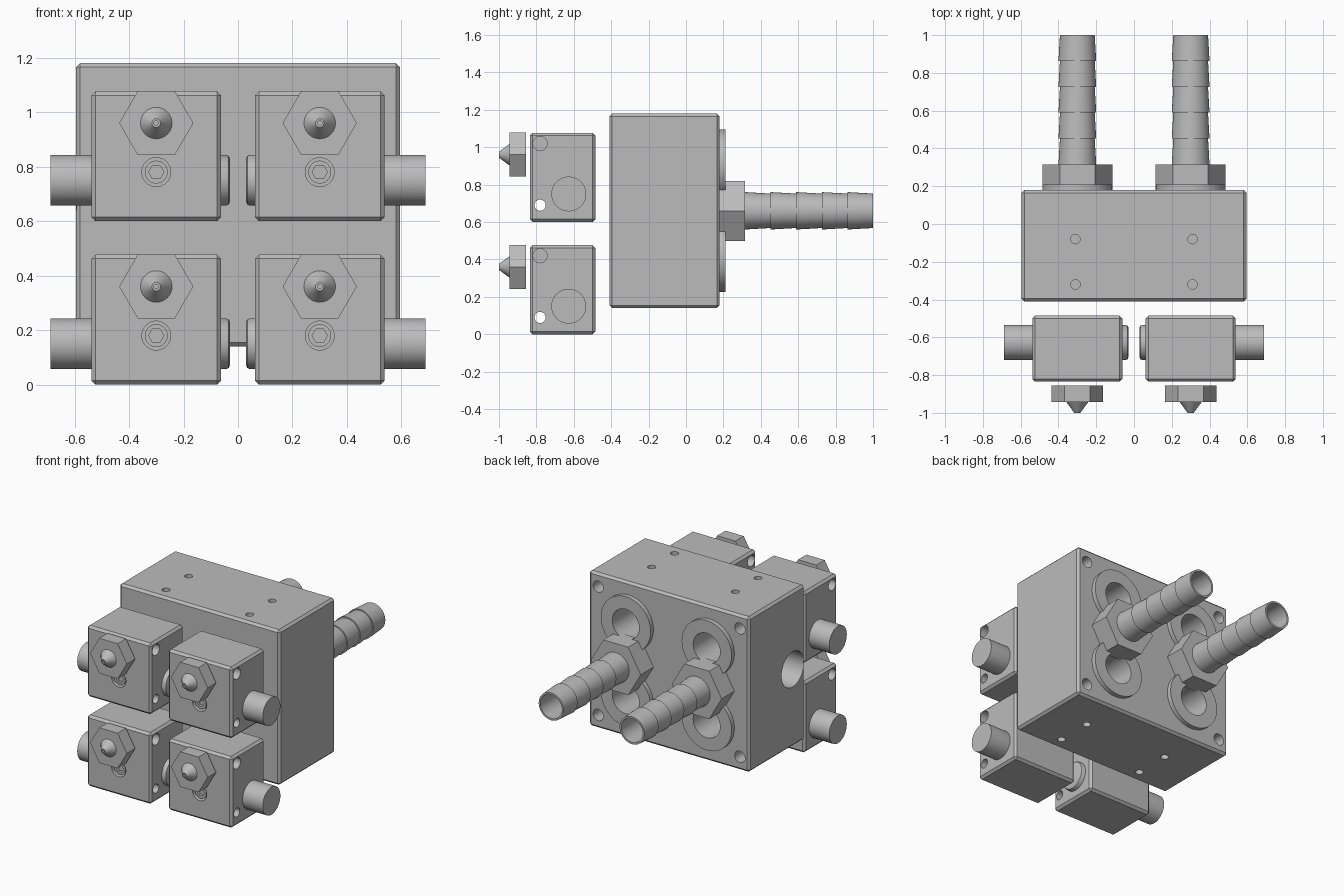
import bpy, bmesh, math
from mathutils import Matrix

if "Cube" in bpy.data.objects:
    bpy.data.objects.remove(bpy.data.objects["Cube"])

GREY = (0.5, 0.5, 0.5, 1)
metal = bpy.data.materials.new("plain_grey_metal")
metal.use_nodes = True
metal.diffuse_color = GREY
metal.node_tree.nodes["Principled BSDF"].inputs["Base Color"].default_value = GREY

TURN = {"x": Matrix.Rotation(math.pi / 2, 4, "Y"),
        "y": Matrix.Rotation(-math.pi / 2, 4, "X"),
        "z": Matrix.Identity(4)}


def finish(name, bm):
    bmesh.ops.remove_doubles(bm, verts=bm.verts, dist=1e-5)
    bmesh.ops.recalc_face_normals(bm, faces=bm.faces)
    mesh = bpy.data.meshes.new(name)
    bm.to_mesh(mesh)
    bm.free()
    mesh.materials.append(metal)
    obj = bpy.data.objects.new(name, mesh)
    bpy.context.collection.objects.link(obj)
    return obj


def select(obj):
    bpy.ops.object.select_all(action="DESELECT")
    obj.select_set(True)
    bpy.context.view_layer.objects.active = obj


def smooth(obj):
    select(obj)
    bpy.ops.object.shade_smooth_by_angle(angle=math.radians(25))


def lathe(name, profile, loc, axis="y", sides=40, closed=False):
    """Turn (radius, height) points about an axis through loc."""
    bm = bmesh.new()
    vs = [bm.verts.new((r, 0, h)) for r, h in profile]
    pairs = list(zip(vs, vs[1:])) + ([(vs[-1], vs[0])] if closed else [])
    edges = [bm.edges.new(p) for p in pairs]
    bmesh.ops.spin(bm, geom=vs + edges, cent=(0, 0, 0), axis=(0, 0, 1),
                   angle=math.tau, steps=sides, use_merge=False)
    bm.transform(Matrix.Translation(loc) @ TURN[axis])
    obj = finish(name, bm)
    smooth(obj)
    return obj


def rod(name, r, start, end, loc, axis="y", sides=40):
    return lathe(name, [(0, start), (r, start), (r, end), (0, end)], loc, axis, sides)


def block(name, lo, hi, chamfer=0.015):
    bm = bmesh.new()
    bmesh.ops.create_cube(bm, size=1)
    for v in bm.verts:
        v.co = [a + (b - a) * (c + 0.5) for a, b, c in zip(lo, hi, v.co)]
    bmesh.ops.bevel(bm, geom=bm.edges[:], offset=chamfer, segments=1, affect="EDGES")
    return finish(name, bm)


def drill(obj, cutters):
    for c in cutters:
        c.hide_render = True
        mod = obj.modifiers.new("hole", "BOOLEAN")
        mod.operation, mod.solver, mod.object = "DIFFERENCE", "EXACT", c
        select(obj)
        bpy.ops.object.modifier_apply(modifier=mod.name)
        bpy.data.objects.remove(c)
    smooth(obj)


# Main manifold block with its drilled holes
main = block("manifold_block", (-0.595, -0.41, 0.14), (0.595, 0.18, 1.18))
holes = [rod("side_port", 0.118, -0.7, -0.1, (0, -0.28, 0.66), "x")]
for s in (-1, 1):
    for z in (0.41, 0.91):
        holes.append(rod("back_port", 0.1, -0.22, 0.3, (s * 0.3, 0, z)))
    for z in (0.23, 1.09):
        holes.append(rod("corner_hole", 0.038, 0, 0.3, (s * 0.525, 0, z), sides=24))
    for y in (-0.32, -0.08):
        for a, b in ((0, 0.26), (1.06, 1.3)):
            holes.append(rod("small_hole", 0.025, a, b, (s * 0.31, y, 0), "z", 20))
drill(main, holes)

BARB = 0.137
for s in (-1, 1):
    side = "left" if s > 0 else "right"
    # Flat collars around the back ports
    for z in (0.41, 0.91):
        lathe("port_collar_" + side, [(0.1, 0.17), (0.185, 0.17), (0.185, 0.21), (0.1, 0.21)],
              (s * 0.3, 0, z), closed=True)
    # Hose fitting: hex nut and hollow barbed stem
    rod("fitting_nut_" + side, 0.185, 0.175, 0.315, (s * 0.3, 0, 0.66), sides=6)
    outline = [(0.08, 0.315)]
    for i in range(5):
        y = 0.315 + i * BARB
        outline += [(0.1, y), (0.092, y + BARB)]
    outline += [(0.08, 1.0)]
    lathe("hose_barb_" + side, outline, (s * 0.3, 0, 0.66), closed=True)

    # Four heater units
    for level, z in (("lower", 0.24), ("upper", 0.84)):
        tag = "_" + level + "_" + side
        cx = s * 0.3
        heater = block("heater_block" + tag, (cx - 0.238, -0.835, z - 0.24),
                       (cx + 0.238, -0.485, z + 0.237))
        bores = [rod("cross_hole", 0.03, -0.4, 0.4, (cx, -0.78, z - 0.15), "x", 24),
                 rod("screw_recess", 0.053, -0.9, -0.79, (cx, 0, z - 0.06))]
        for a, b in ((-0.4, -0.12), (0.12, 0.4)):
            bores.append(rod("sensor_hole", 0.038, a, b, (cx, -0.78, z + 0.18), "x", 24))
        drill(heater, bores)

        # Cartridge through the block, rounded at its inner end
        lathe("heater_cartridge" + tag,
              [(0, 0.03 * s), (0.08, 0.03 * s), (0.089, 0.034 * s), (0.093, 0.043 * s),
               (0.093, 0.688 * s), (0, 0.688 * s)], (0, -0.627, z - 0.09), "x")

        # Recessed screw with hex socket
        screw = rod("clamp_screw" + tag, 0.042, -0.825, -0.785, (cx, 0, z - 0.06))
        drill(screw, [rod("socket", 0.028, -0.9, -0.805, (cx, 0, z - 0.06), sides=6)])

        # Nozzle: hex body and cone tip with a fine bore
        rod("nozzle_hex" + tag, 0.136, -0.943, -0.855, (cx, 0, z + 0.12), sides=6)
        lathe("nozzle_tip" + tag,
              [(0, -0.94), (0.06, -0.94), (0.016, -1.0), (0.008, -1.0), (0.008, -0.96), (0, -0.96)],
              (cx, 0, z + 0.12))
